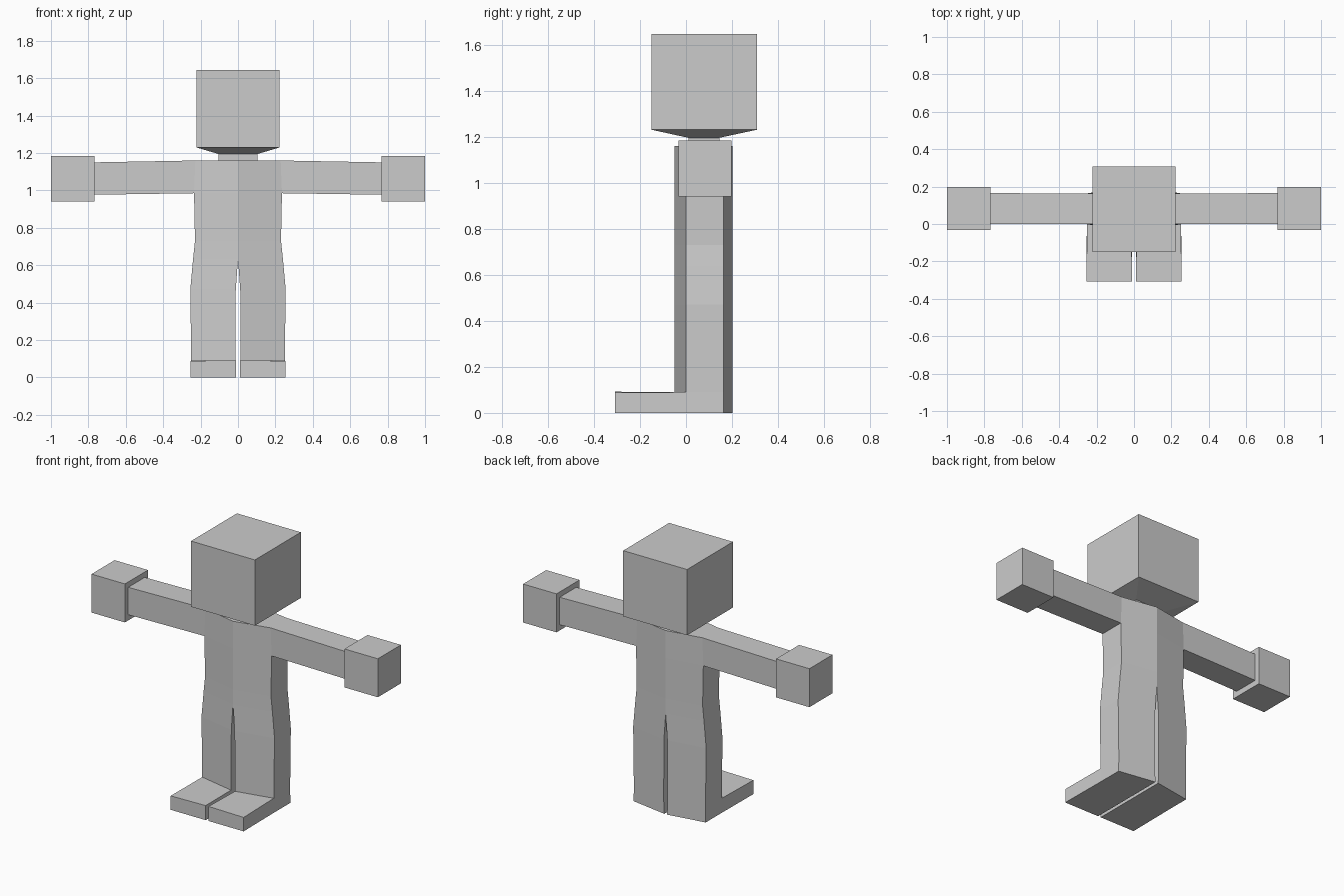
import bpy, bmesh

if "Cube" in bpy.data.objects:
    bpy.data.objects.remove(bpy.data.objects["Cube"])

grey = bpy.data.materials.new("plain grey")
grey.diffuse_color = (0.6, 0.6, 0.6, 1)
grey.use_nodes = True
grey.node_tree.nodes["Principled BSDF"].inputs["Base Color"].default_value = grey.diffuse_color


def finish(bm, name, mirror=False):
    bmesh.ops.recalc_face_normals(bm, faces=bm.faces)
    mesh = bpy.data.meshes.new(name)
    bm.to_mesh(mesh)
    bm.free()
    mesh.materials.append(grey)
    ob = bpy.data.objects.new(name, mesh)
    bpy.context.collection.objects.link(ob)
    if mirror:
        ob.modifiers.new("mirror", 'MIRROR').use_clip = True
    return ob


def loft(bm, rings, caps=(True, True)):
    """Skin a stack of four-cornered rings."""
    vs = [[bm.verts.new(p) for p in r] for r in rings]
    for a, b in zip(vs, vs[1:]):
        for i in range(4):
            j = (i + 1) % 4
            bm.faces.new((a[i], a[j], b[j], b[i]))
    if caps[0]:
        bm.faces.new(vs[0][::-1])
    if caps[1]:
        bm.faces.new(vs[-1])
    return vs


def rect(x0, x1, y0, y1, z):
    return [(x0, y0, z), (x1, y0, z), (x1, y1, z), (x0, y1, z)]


def extend(bm, a, b, c, d, targets):
    """Pull the face a-b-c-d out to an open ring at the target points."""
    old = [a, b, c, d]
    bm.faces.remove(next(f for f in a.link_faces if set(f.verts) == set(old)))
    new = [bm.verts.new(p) for p in targets]
    for i in range(4):
        j = (i + 1) % 4
        bm.faces.new((old[i], old[j], new[j], new[i]))
    return new


# Body half: leg and torso levels (height, inner x, outer x), with a ridge along the middle
levels = [(0, .01, .252), (.09, .014, .25), (.47, .012, .255), (.635, 0, .24),
          (.73, 0, .23), (.985, 0, .235), (1.16, 0, .228)]
bm = bmesh.new()
v = loft(bm, [[(xi, -.05, z), (xo, 0, z), (xo, .163, z), (xi, .203, z)]
              for z, xi, xo in levels])
for f in [f for f in bm.faces if all(abs(p.co.x) < 1e-5 for p in f.verts)]:
    bm.faces.remove(f)

# Foot pulled forward from the lowest leg section
toe = extend(bm, v[0][0], v[0][1], v[1][1], v[1][0],
             [(.01, -.308, 0), (.255, -.308, 0), (.255, -.308, .088), (.01, -.308, .092)])
bm.faces.new(toe)

# Arm pulled sideways from the shoulder section
extend(bm, v[5][1], v[5][2], v[6][2], v[6][1],
       [(.77, 0, .977), (.77, .165, .977), (.77, .165, 1.15), (.77, 0, 1.15)])
finish(bm, "body", True)

# Hands
bm = bmesh.new()
loft(bm, [rect(.767, 1, -.033, .197, .941), rect(.767, 1, -.033, .197, 1.184)])
finish(bm, "hands", True)

# Neck
bm = bmesh.new()
loft(bm, [rect(-.105, .105, .01, .145, 1.155), rect(-.105, .105, .01, .145, 1.197)],
     (False, False))
finish(bm, "neck")

# Head with a shallow tapered underside
bm = bmesh.new()
loft(bm, [rect(-.105, .105, .01, .145, 1.195), rect(-.223, .223, -.15, .308, 1.23),
          rect(-.223, .223, -.15, .308, 1.645)])
finish(bm, "head")
